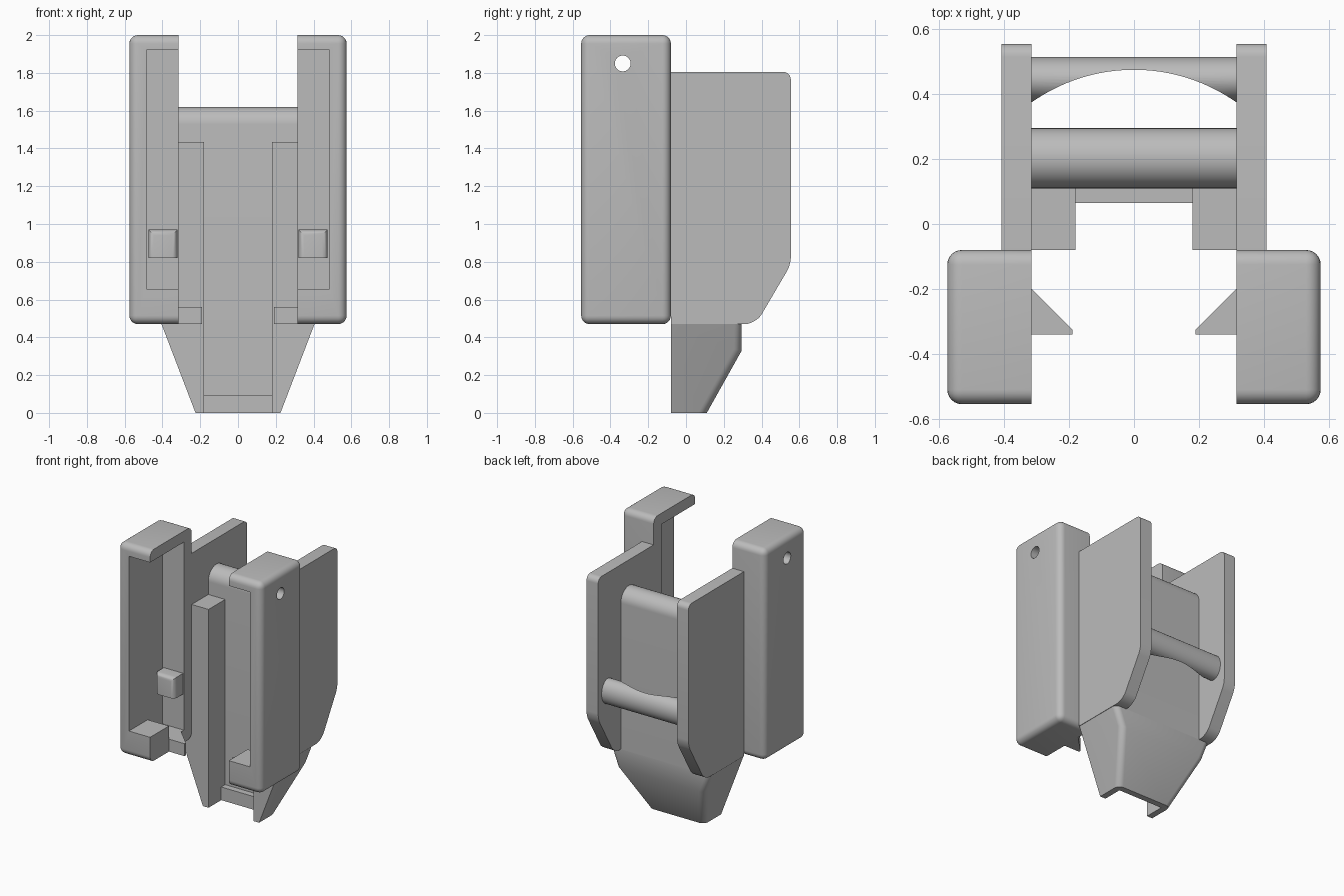
import bpy, bmesh, math
from mathutils import Matrix, Vector

if "Cube" in bpy.data.objects:
    bpy.data.objects.remove(bpy.data.objects["Cube"])

grey = bpy.data.materials.new("plain_grey")
grey.use_nodes = True
COLOUR = (0.5, 0.5, 0.5, 1)
grey.diffuse_color = COLOUR
grey.node_tree.nodes["Principled BSDF"].inputs["Base Color"].default_value = COLOUR


def finish(name, bm):
    bmesh.ops.recalc_face_normals(bm, faces=bm.faces)
    mesh = bpy.data.meshes.new(name)
    bm.to_mesh(mesh)
    bm.free()
    mesh.materials.append(grey)
    obj = bpy.data.objects.new(name, mesh)
    bpy.context.collection.objects.link(obj)
    return obj


def bevel(bm, edges, size, segments=6):
    bmesh.ops.bevel(bm, geom=edges, offset=size, segments=segments,
                    profile=0.5, affect='EDGES')


def prism_bm(points, low, high, axis='x'):
    """Extrude a flat outline along x (outline in y, z) or z (outline in x, y)."""
    bm = bmesh.new()
    place = (lambda p: (low, *p)) if axis == 'x' else (lambda p: (*p, low))
    face = bm.faces.new([bm.verts.new(place(p)) for p in points])
    grown = bmesh.ops.extrude_face_region(bm, geom=[face])["geom"]
    step = Vector((high - low, 0, 0) if axis == 'x' else (0, 0, high - low))
    bmesh.ops.translate(bm, vec=step, verts=[v for v in grown if isinstance(v, bmesh.types.BMVert)])
    bmesh.ops.recalc_face_normals(bm, faces=bm.faces)
    return bm


def box_bm(x0, x1, y0, y1, z0, z1):
    return prism_bm([(y0, z0), (y1, z0), (y1, z1), (y0, z1)], x0, x1)


def cylinder_bm(radius, depth, matrix, sides=48):
    bm = bmesh.new()
    bmesh.ops.create_cone(bm, cap_ends=True, segments=sides, radius1=radius,
                          radius2=radius, depth=depth, matrix=matrix)
    return bm


def apply(obj, mod):
    bpy.context.view_layer.objects.active = obj
    bpy.ops.object.modifier_apply(modifier=mod.name)


def cut(obj, bm):
    cutter = finish("cutter", bm)
    cutter.hide_render = True
    mod = obj.modifiers.new("cut", 'BOOLEAN')
    mod.operation = 'DIFFERENCE'
    mod.solver = 'EXACT'
    mod.object = cutter
    apply(obj, mod)
    bpy.data.objects.remove(cutter)


def mirror(obj):
    mod = obj.modifiers.new("mirror", 'MIRROR')
    mod.use_mirror_merge = False
    apply(obj, mod)


def x_edges(bm, y, z):
    return [e for e in bm.edges if all(abs(v.co.y - y) < 1e-4 and abs(v.co.z - z) < 1e-4
                                       for v in e.verts)]


INNER = 0.315   # inner face of the housings and side plates
BACK = -0.08    # back of the housings
BASE = 0.47     # underside of the housings and plates

# Side housings: rounded outside, open to the front and the inside
bm = box_bm(INNER, 0.575, -0.555, BACK, BASE, 2.0)
bevel(bm, [e for e in bm.edges if any(v.co.x > 0.5 for v in e.verts)
           and not all(abs(v.co.x - INNER) < 1e-4 for v in e.verts)], 0.045)
housings = finish("side_housings", bm)
cut(housings, box_bm(0.2, 0.485, -0.8, -0.17, 0.655, 1.92))
cut(housings, box_bm(0.2, 0.485, -0.34, -0.17, 0.56, 0.8))
turn = Matrix.Translation((0.5, -0.335, 1.85)) @ Matrix.Rotation(math.pi / 2, 4, 'Y')
cut(housings, cylinder_bm(0.042, 0.5, turn, 32))
mirror(housings)

# Wedge catches at the foot of each housing
mirror(finish("wedge_catches", prism_bm(
    [(INNER, -0.2), (0.19, -0.325), (0.19, -0.34), (INNER, -0.34)], BASE, 0.56, 'z')))

# Small rounded studs on the housing back walls
bm = box_bm(0.32, 0.475, -0.27, -0.165, 0.82, 0.97)
bevel(bm, [e for e in bm.edges if all(v.co.y < -0.2 for v in e.verts)
           and any(v.co.z > 0.9 for v in e.verts)], 0.03, 4)
mirror(finish("wall_studs", bm))

# Side plates with rounded back corners
corners = [(0.37, BASE, 0.06), (0.555, 0.785, 0.04), (0.555, 1.805, 0.04)]
bm = prism_bm([(BACK, BASE)] + [c[:2] for c in corners] + [(BACK, 1.805)], INNER, 0.408)
for y, z, size in corners:
    bevel(bm, x_edges(bm, y, z), size)
mirror(finish("side_plates", bm))

# Centre panel with a fully rounded top
mid, radius = 0.2025, 0.0925
arc = [(mid + radius * math.cos(a), 1.62 - radius + radius * math.sin(a))
       for a in [math.pi * i / 24 for i in range(25)]]
finish("centre_panel", prism_bm([(0.11, BASE), (0.295, BASE)] + arc, -INNER, INNER))

# Guide rails in front of the panel
mirror(finish("guide_rails", box_bm(0.18, INNER, BACK, 0.11, BASE, 1.435)))

# Tapered foot, narrowing downwards, with a channel down the front
bm = prism_bm([(BACK, BASE), (BACK, 0), (0.11, 0), (0.295, 0.33), (0.295, BASE)], -1, 1)
for v in bm.verts:
    v.co.x *= 0.225 + 0.18 * v.co.z / BASE
bevel(bm, [e for e in bm.edges if all(v.co.y > 0.1 for v in e.verts)
           and e.verts[0].co.x * e.verts[1].co.x > 0
           and abs(e.verts[0].co.z - e.verts[1].co.z) > 0.05], 0.04)
foot = finish("tapered_foot", bm)
cut(foot, prism_bm([(-0.3, -0.2), (0.065, -0.2), (0.065, 0.095),
                    (0.11, 0.095), (0.11, 0.7), (-0.3, 0.7)], -0.18, 0.18))

# Cross bar between the plates, hollowed by a wide arc on its front
shape = Matrix.Translation((0, 0.445, 0.95)) @ Matrix.Diagonal((1, 0.07, 0.09, 1))
bar = finish("cross_bar", cylinder_bm(1, 2 * INNER, shape @ Matrix.Rotation(math.pi / 2, 4, 'Y')))
cut(bar, cylinder_bm(0.546, 1, Matrix.Translation((0, -0.071, 0.95)), 128))

# Smooth the rounded surfaces and keep corners crisp
bpy.ops.object.select_all(action='DESELECT')
for obj in bpy.data.objects:
    if obj.type == 'MESH' and grey.name in obj.data.materials:
        obj.select_set(True)
        bpy.context.view_layer.objects.active = obj
bpy.ops.object.shade_smooth_by_angle(angle=math.radians(30))
